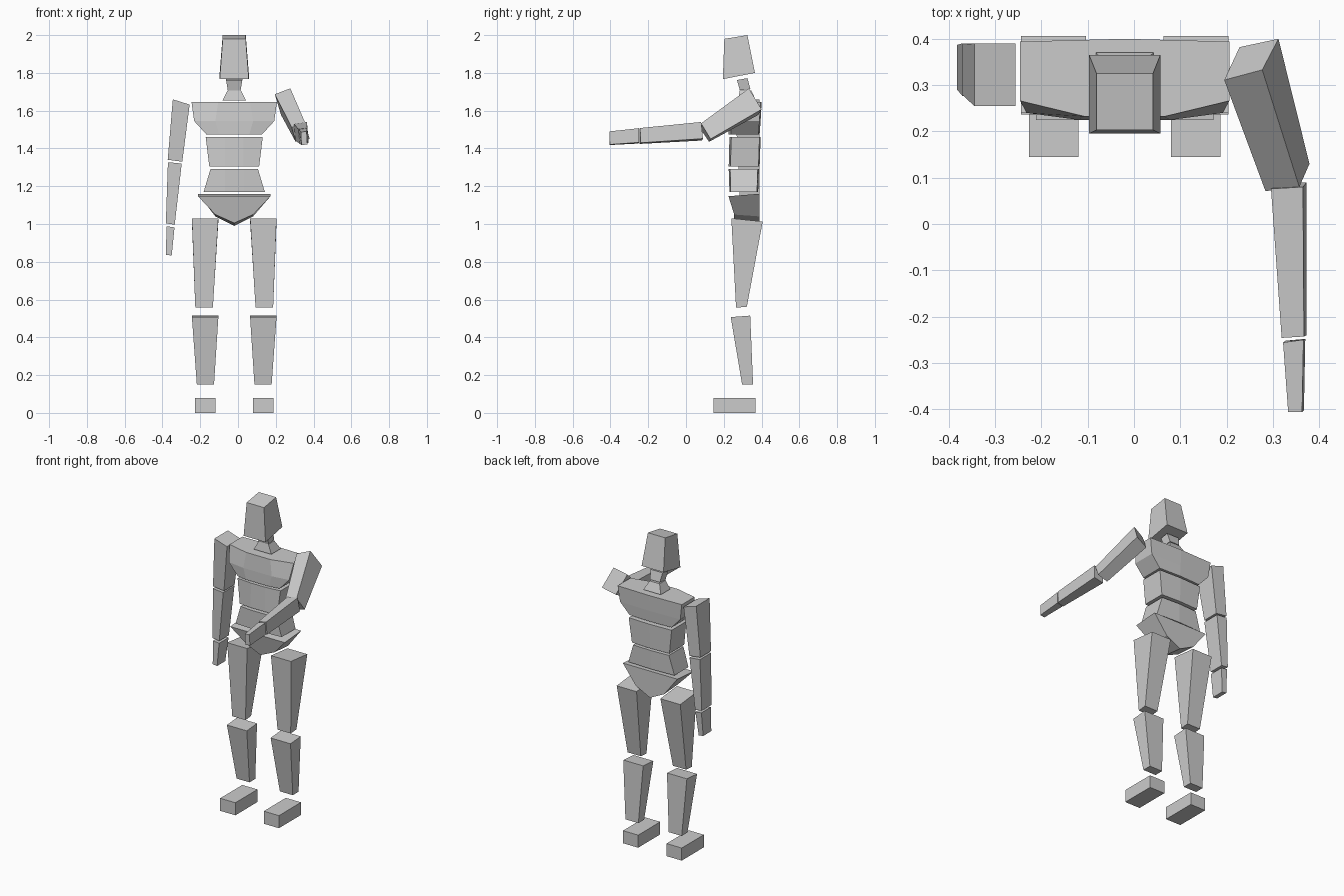
import bpy, bmesh

CX = -0.02  # body centre line


def loft(name, rings):
    """Closed solid through matching rings of points, flat faces."""
    bm = bmesh.new()
    vr = [[bm.verts.new(p) for p in r] for r in rings]
    n = len(vr[0])
    for a, b in zip(vr, vr[1:]):
        for i in range(n):
            j = (i + 1) % n
            bm.faces.new((a[i], a[j], b[j], b[i]))
    bm.faces.new(vr[0])
    bm.faces.new(vr[-1])
    bmesh.ops.recalc_face_normals(bm, faces=bm.faces)
    me = bpy.data.meshes.new(name)
    bm.to_mesh(me)
    bm.free()
    ob = bpy.data.objects.new(name, me)
    bpy.context.collection.objects.link(ob)
    return ob


def rect(x0, x1, yf, yb, zf, zb=None):
    """Four corners; front and back edges may differ in height."""
    zb = zf if zb is None else zb
    return [(x0, yf, zf), (x1, yf, zf), (x1, yb, zb), (x0, yb, zb)]


def mid(w, yf, yb, zf, zb=None):
    """Rectangle centred on the body."""
    return rect(CX - w, CX + w, yf, yb, zf, zb)


def bowed(w, flat, ys, yf, yb, z, bulge=0.006):
    """Torso section: front bows out from ys at the sides to yf."""
    pts = [(-w, ys), (-flat, yf), (flat, yf), (w, ys),
           (w, yb - bulge), (0, yb), (-w, yb - bulge)]
    return [(CX + x, y, z) for x, y in pts]


def slant(x0, z0, x1, z1, yf, yb):
    """Section of the hanging arm: outer and inner edges differ in height."""
    return [(x0, yf, z0), (x1, yf, z1), (x1, yb, z1), (x0, yb, z0)]


# head and neck
loft("head", [mid(.077, .195, .365, 1.767, 1.80), mid(.061, .203, .325, 1.98, 2.0)])
loft("upper_neck", [mid(.034, .285, .341, 1.708, 1.715), mid(.043, .27, .325, 1.762, 1.772)])
loft("lower_neck", [mid(.062, .275, .37, 1.655), mid(.035, .285, .345, 1.708)])

# torso
loft("chest", [bowed(.148, .08, .237, .225, .39, 1.475),
               bowed(.212, .10, .24, .225, .395, 1.545),
               bowed(.226, .085, .266, .232, .40, 1.645)])
loft("upper_abdomen", [bowed(.132, .05, .235, .226, .39, 1.305),
                       bowed(.151, .05, .24, .23, .395, 1.46)])
loft("lower_abdomen", [bowed(.162, .05, .236, .23, .382, 1.17),
                       bowed(.126, .05, .234, .226, .386, 1.29)])


# pelvis: pointed profile run front to back
def pelvis_profile(w, y, top, side, point):
    pts = [(-w, top), (w, top), (.10, side), (0, point), (-.10, side)]
    return [(CX + x, y, z) for x, z in pts]


front = pelvis_profile(.192, .225, 1.147, 1.05, 1.005)
front = front[:2] + [(x, .255, z) for x, y, z in front[2:]]
loft("pelvis", [front, pelvis_profile(.192, .39, 1.16, 1.04, .99)])

# legs, mirrored about the body centre
for side, s in (("right", -1), ("left", 1)):
    def leg(a, b, *rest):
        return rect(CX + s * a, CX + s * b, *rest)
    loft(side + "_thigh", [leg(.113, .206, .265, .322, .557, .562),
                           leg(.084, .224, .24, .406, 1.03, 1.013)])
    loft(side + "_shin", [leg(.107, .198, .297, .355, .15),
                          leg(.084, .224, .237, .34, .507, .515)])
    loft(side + "_foot", [leg(.10, .207, .145, .367, 0), leg(.10, .207, .145, .367, .08)])

# hanging arm
loft("right_upper_arm", [slant(-.372, 1.34, -.295, 1.33, .28, .387),
                         slant(-.345, 1.66, -.256, 1.632, .255, .39)])
loft("right_forearm", [slant(-.382, 1.003, -.335, .997, .29, .387),
                       slant(-.371, 1.327, -.298, 1.32, .277, .39)])
loft("right_hand", [slant(-.382, .837, -.351, .833, .291, .373),
                    slant(-.378, .988, -.336, .982, .29, .385)])

# raised arm, reaching forward
loft("left_upper_arm", [
    [(.228, .382, 1.577), (.312, .40, 1.607), (.277, .333, 1.718), (.195, .311, 1.687)],
    [(.305, .122, 1.435), (.379, .13, 1.45), (.357, .08, 1.533), (.284, .071, 1.512)]])
loft("left_forearm", [
    [(.305, .085, 1.442), (.373, .09, 1.452), (.365, .08, 1.54), (.296, .076, 1.53)],
    [(.327, -.245, 1.424), (.373, -.24, 1.43), (.367, -.243, 1.508), (.319, -.246, 1.502)]])
loft("left_hand", [
    [(.328, -.252, 1.426), (.37, -.248, 1.432), (.366, -.25, 1.507), (.322, -.256, 1.50)],
    [(.336, -.405, 1.418), (.367, -.403, 1.421), (.363, -.406, 1.49), (.333, -.406, 1.487)]])
